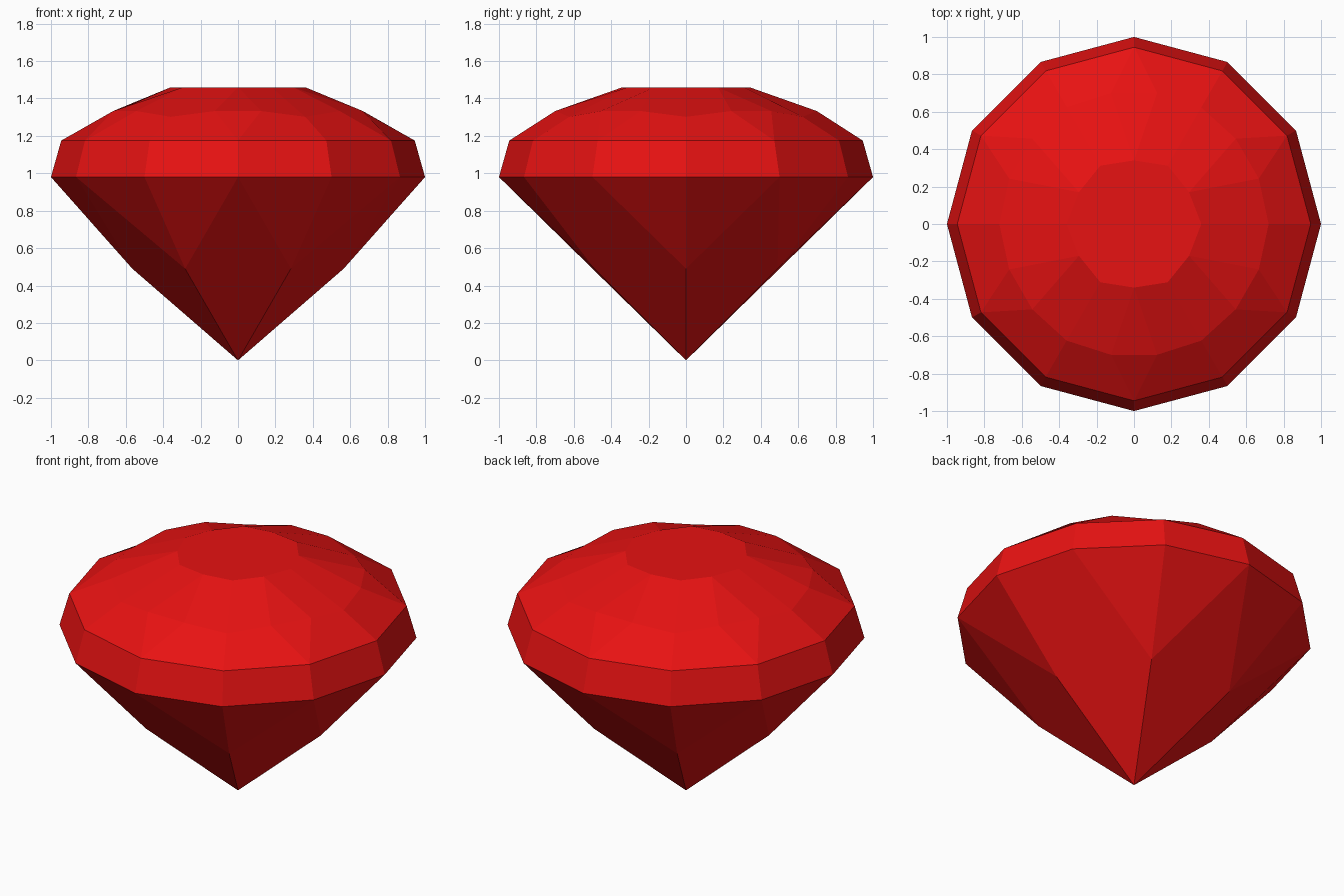
import bpy, bmesh, math

if "Cube" in bpy.data.objects:
    bpy.data.objects.remove(bpy.data.objects["Cube"])

red = bpy.data.materials.new("ruby_red")
red.diffuse_color = (0.80, 0.006, 0.006, 1)
red.use_nodes = True
red.node_tree.nodes["Principled BSDF"].inputs["Base Color"].default_value = red.diffuse_color

bm = bmesh.new()


def vert(r, deg, z):
    a = math.radians(deg)
    return bm.verts.new((r * math.cos(a), r * math.sin(a), z))


def ring(z, radii):
    """Rings given as {angle inside a 60 degree sector: radius}, or (radius, z)."""
    out = {}
    for s in range(6):
        for d, r in radii.items():
            r, h = r if isinstance(r, tuple) else (r, z)
            out[s * 60 + d] = vert(r, s * 60 + d, h)
    return out


tip = vert(0, 0, 0)
pav = ring(0.49, {0: 0.565})
low = ring(0.98, {0: 1.0, 30: 1.0})
top = ring(1.175, {0: 0.945, 30: 0.945})
mid = ring(1.333, {0: (0.72, 1.302), 20: 0.71, 40: 0.71})
table = ring(1.46, {0: 0.36, 30: 0.34})


def face(*vs):
    bm.faces.new(vs)


for s in range(0, 360, 60):
    n = (s + 60) % 360
    h = s + 30
    # pavilion: long kite to the tip and two girdle triangles
    face(tip, pav[n], low[h], pav[s])
    face(pav[s], low[h], low[s])
    face(pav[n], low[n], low[h])
    # girdle band
    face(low[s], low[h], top[h], top[s])
    face(low[h], low[n], top[n], top[h])
    # lower crown
    face(top[s], top[h], mid[s + 20], mid[s])
    face(top[h], mid[s + 40], mid[s + 20])
    face(top[h], top[n], mid[n], mid[s + 40])
    # upper crown
    face(mid[s], mid[s + 20], table[h], table[s])
    face(mid[s + 20], mid[s + 40], table[h])
    face(mid[s + 40], mid[n], table[n], table[h])
# flat table on top
face(*[table[d] for d in range(0, 360, 30)])

bmesh.ops.recalc_face_normals(bm, faces=bm.faces)
mesh = bpy.data.meshes.new("gemstone")
bm.to_mesh(mesh)
bm.free()
mesh.materials.append(red)
gem = bpy.data.objects.new("gemstone", mesh)
bpy.context.collection.objects.link(gem)
